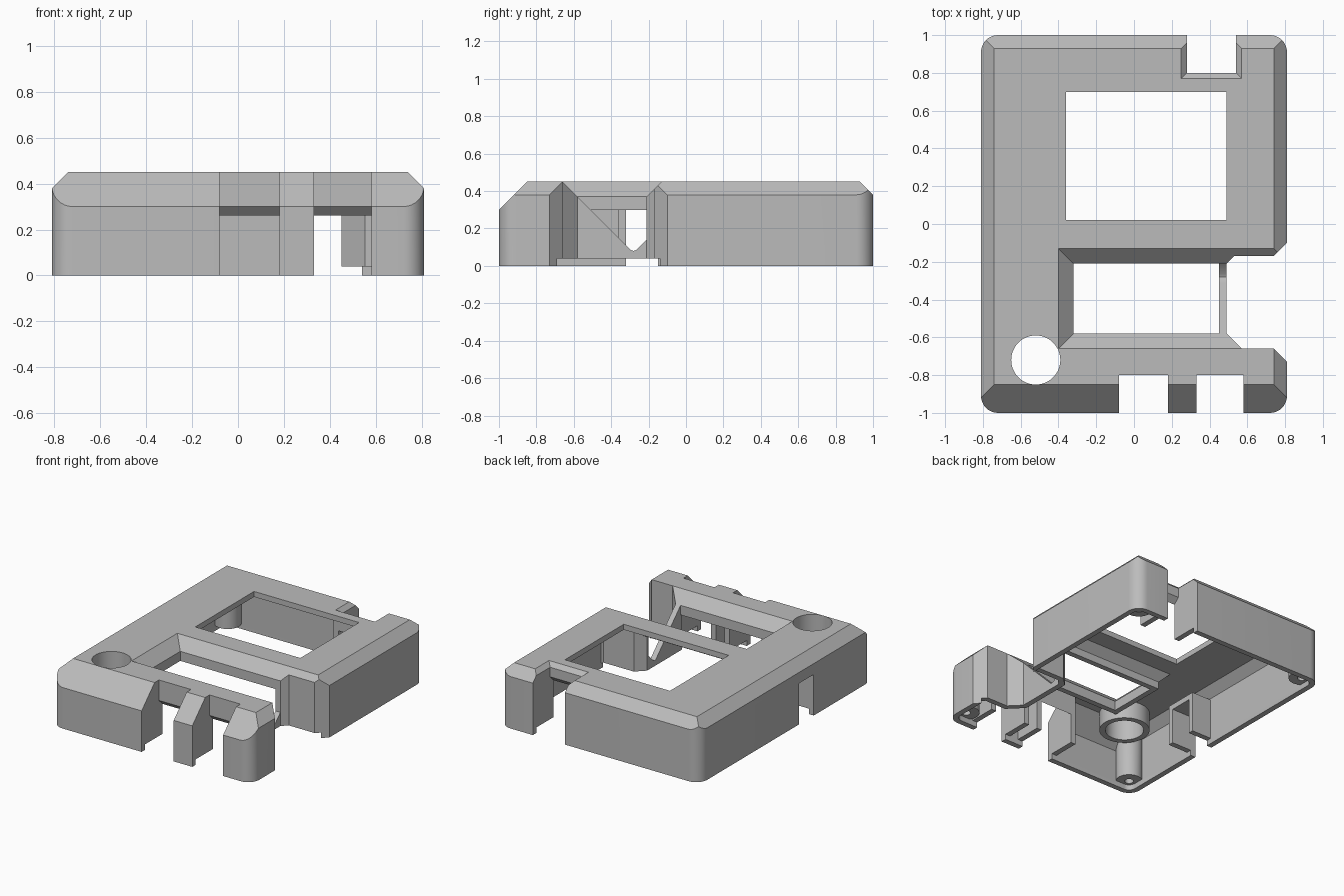
import bpy, bmesh
from math import cos, sin, pi
from mathutils import Vector

cube = bpy.data.objects.get("Cube")
if cube:
    bpy.data.objects.remove(cube, do_unlink=True)

HALF_X, HALF_Y, WALL, RIM = 0.81, 1.0, 0.04, 0.04
TOP = 0.45

plastic = bpy.data.materials.new("grey_plastic")
plastic.use_nodes = True
GREY = (0.5, 0.5, 0.5, 1)
plastic.diffuse_color = GREY
plastic.node_tree.nodes["Principled BSDF"].inputs["Base Color"].default_value = GREY


def loft(name, rings):
    """Closed solid through rings of equal point count."""
    bm = bmesh.new()
    loops = [[bm.verts.new(p) for p in ring] for ring in rings]
    n = len(loops[0])
    for a, b in zip(loops, loops[1:]):
        for i in range(n):
            bm.faces.new((a[i], a[(i + 1) % n], b[(i + 1) % n], b[i]))
    bm.faces.new(loops[0])
    bm.faces.new(loops[-1])
    bmesh.ops.recalc_face_normals(bm, faces=bm.faces)
    mesh = bpy.data.meshes.new(name)
    bm.to_mesh(mesh)
    bm.free()
    mesh.materials.append(plastic)
    ob = bpy.data.objects.new(name, mesh)
    bpy.context.collection.objects.link(ob)
    return ob


def prism(name, pts, axis, lo, hi):
    """Extrude a 2D outline along x, y or z."""
    place = {"x": lambda p, t: (t, p[0], p[1]),
             "y": lambda p, t: (p[0], t, p[1]),
             "z": lambda p, t: (p[0], p[1], t)}[axis]
    return loft(name, [[place(p, t) for p in pts] for t in (lo, hi)])


def rect(x0, x1, y0, y1):
    return [(x0, y0), (x1, y0), (x1, y1), (x0, y1)]


def box(name, x0, x1, y0, y1, z0, z1):
    return prism(name, rect(x0, x1, y0, y1), "z", z0, z1)


def circle(x, y, r, n=48):
    return [(x + r * cos(2 * pi * i / n), y + r * sin(2 * pi * i / n)) for i in range(n)]


def flare(name, steps):
    """Stack of rectangles: (z, x0, x1, y0, y1)."""
    return loft(name, [[(x, y, z) for x, y in rect(*r)] for z, *r in steps])


def boolean(ob, tool, op="DIFFERENCE"):
    mod = ob.modifiers.new("cut", "BOOLEAN")
    mod.object, mod.operation, mod.solver = tool, op, "EXACT"
    bpy.context.view_layer.objects.active = ob
    bpy.ops.object.modifier_apply(modifier=mod.name)
    bpy.data.objects.remove(tool, do_unlink=True)


def chamfered_body(name, inset, z0):
    """Rounded block with chamfered top edges, steeper at the front."""
    hx, hy, top = HALF_X - inset, HALF_Y - inset, TOP - inset
    shift = inset * 0.414
    side, front, r = 0.07 - inset + shift * 1.41, 0.15 - shift * 0.586, 0.09 - inset
    outline = []
    for k, (sx, sy) in enumerate([(1, 1), (-1, 1), (-1, -1), (1, -1)]):
        for i in range(9):
            a = (k + i / 8) * pi / 2
            outline.append((sx * (hx - r) + r * cos(a), sy * (hy - r) + r * sin(a)))
    body = prism(name, outline, "z", z0, top + 0.1)
    cs = 0.07 - shift * 0.586
    across = [(-hx - .1, z0 - .1), (hx + .1, z0 - .1), (hx + .1, top - cs - .1),
              (hx - cs, top), (cs - hx, top), (-hx - .1, top - cs - .1)]
    along = [(-hy - .1, z0 - .1), (hy + .1, z0 - .1), (hy + .1, top - cs - .1),
             (hy - cs, top), (front - hy, top), (-hy - .1, top - front - .1)]
    boolean(body, prism("side_slopes", across, "y", -2, 2), "INTERSECT")
    boolean(body, prism("end_slopes", along, "x", -2, 2), "INTERSECT")
    return body


# Outer block and the hollow inside it
cover = chamfered_body("cover_shell", 0, 0)
hollow = chamfered_body("hollow", WALL, -0.2)

FRONT_SLOTS = [(-0.08, 0.18), (0.33, 0.58)]
BACK_SLOT = (0.28, 0.54)
corners = [(sx * 0.72, sy * 0.91) for sx in (-1, 1) for sy in (-1, 1)]

# Inner structure: everything kept solid inside the hollow
recess_wall = [(0.9, -0.876), (0.725, -0.70), (0.553, -0.70), (0.45, -0.597),
               (0.45, -0.193), (0.513, -0.13), (0.757, -0.13), (0.9, 0.013)]
keep = [prism("recess_wall", recess_wall, "z", RIM, 0.6),
        flare("display_lip", [(0.30, -0.36, 0.47, -0.62, -0.17),
                              (0.354, -0.36, 0.47, -0.62, -0.17),
                              (0.50, -0.506, 0.47, -0.766, -0.024)]),
        prism("tube_wall", circle(-0.52, -0.72, 0.17), "z", 0.28, 0.6),
        box("notch_frame", -1, -0.61, -0.36, -0.11, RIM, 0.34)]
for x0, x1 in FRONT_SLOTS:
    keep.append(box("slot_frame", x0 - WALL, x1 + WALL, -1.2, -0.76, RIM, 0.6))
keep.append(box("slot_frame", BACK_SLOT[0] - WALL, BACK_SLOT[1] + WALL, 0.76, 1.2, RIM, 0.6))
for x, y in corners:
    keep.append(prism("screw_post", circle(x, y, 0.09, 32), "z", RIM, 0.6))
for part in keep:
    boolean(hollow, part)
boolean(cover, hollow)

# Openings through the shell
recess = [(0.9, -0.82), (0.74, -0.66), (0.57, -0.66), (0.49, -0.58),
          (0.49, -0.21), (0.53, -0.17), (0.74, -0.17), (0.9, -0.01)]
strut_gap = [(-0.58, 0.40), (-0.58, 0.37), (-0.31, 0.10), (-0.295, 0.085),
             (-0.28, 0.08), (-0.265, 0.085), (-0.21, 0.14), (-0.21, 0.40)]
front_cut = [(-1.2, -0.2), (-0.73, -0.2), (-0.73, 0.23), (-0.80, 0.30), (-0.80, 0.6), (-1.2, 0.6)]
back_cut = [(1.2, -0.2), (0.73, -0.2), (0.73, 0.28), (0.80, 0.35), (0.80, 0.6), (1.2, 0.6)]
cuts = [prism("recess", recess, "z", -0.2, 0.6),
        flare("display_bevel", [(0.37, -0.32, 0.95, -0.58, -0.21),
                                (0.50, -0.45, 0.95, -0.71, -0.08)]),
        box("display_hole", -0.32, 0.45, -0.58, -0.21, 0.2, 0.40),
        prism("strut_gap", strut_gap, "x", 0.43, 0.52),
        box("main_window", -0.36, 0.49, 0.02, 0.70, 0.2, 0.6),
        prism("round_hole", circle(-0.52, -0.72, 0.13), "z", 0.1, 0.6),
        box("side_notch", -1, -0.58, -0.32, -0.15, -0.2, 0.30)]
for x0, x1 in FRONT_SLOTS:
    cuts.append(prism("front_slot", front_cut, "x", x0, x1))
x0, x1 = BACK_SLOT
cuts.append(prism("back_slot", back_cut, "x", x0, x1))
cuts.append(flare("back_slot_bevel", [(TOP - 0.03, x0, x1, 0.80, 1.2),
                                      (TOP + 0.05, x0 - 0.08, x1 + 0.08, 0.72, 1.2)]))
for x, y in corners:
    cuts.append(prism("screw_hole", circle(x, y, 0.03, 20), "z", -0.1, 0.25))
for part in cuts:
    boolean(cover, part)

# Smooth the round parts and keep the edges crisp
bpy.ops.object.select_all(action="DESELECT")
cover.select_set(True)
bpy.context.view_layer.objects.active = cover
bpy.ops.object.shade_smooth_by_angle(angle=pi / 6)
